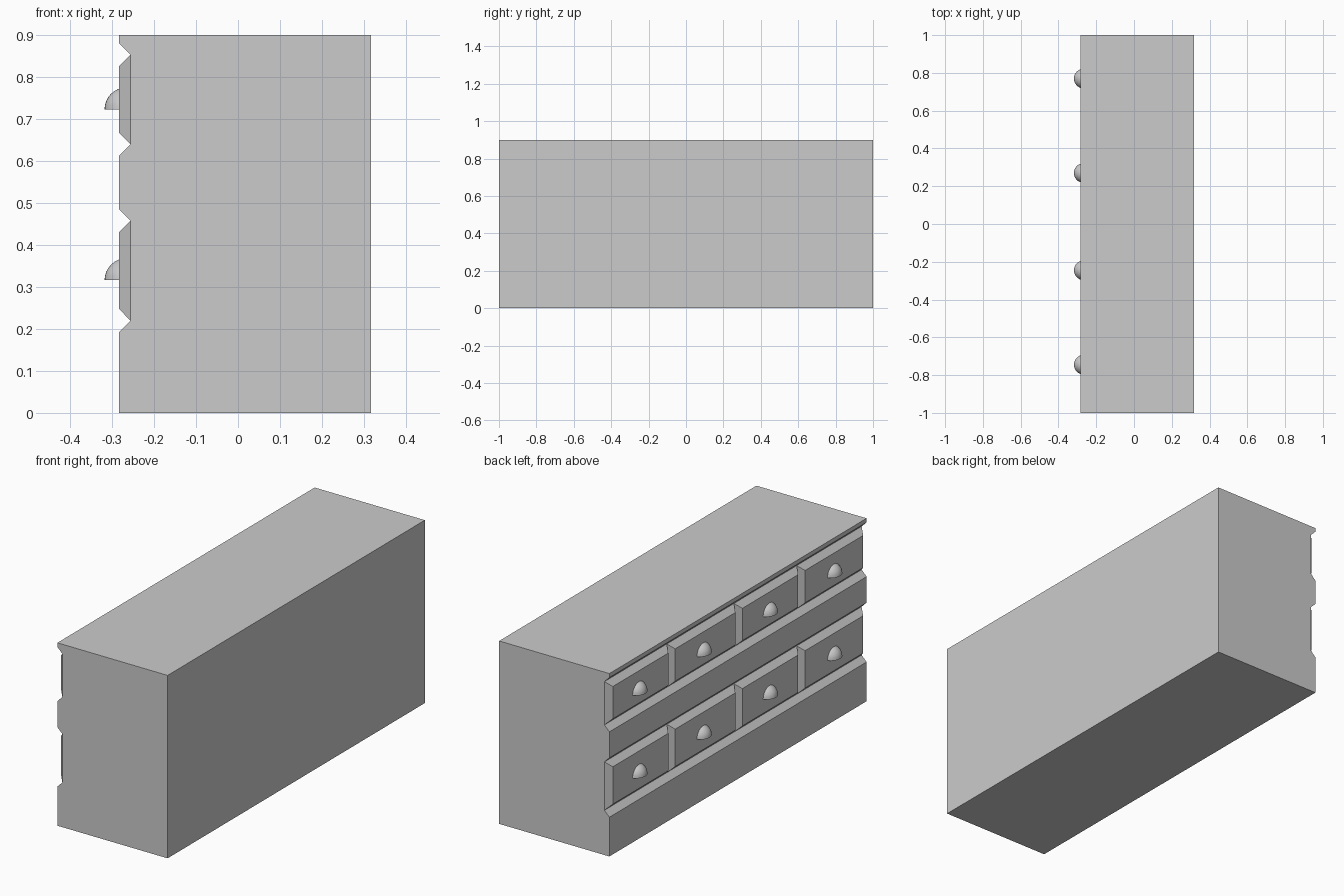
import bpy, bmesh
from mathutils import Vector

if "Cube" in bpy.data.objects:
    bpy.data.objects.remove(bpy.data.objects["Cube"])

FRONT, RECESS, BACK = -0.283, -0.256, 0.317
BEVEL = 0.027
ROWS = [(0.64, 0.853, 0.723), (0.22, 0.458, 0.316)]   # bottom, top, pull base
SPLITS = [-1, -0.495, -0.007, 0.515, 1]
PULLS = [-0.745, -0.245, 0.27, 0.77]


def make_object(name, bm):
    bmesh.ops.recalc_face_normals(bm, faces=bm.faces)
    mesh = bpy.data.meshes.new(name)
    bm.to_mesh(mesh)
    bm.free()
    obj = bpy.data.objects.new(name, mesh)
    bpy.context.collection.objects.link(obj)
    return obj


# Cabinet body: side profile with two sloped recesses, extruded along y
def body():
    profile = [(BACK, 0), (BACK, 0.9), (FRONT, 0.9)]
    for low, high, _ in ROWS:
        profile += [(FRONT, high + BEVEL), (RECESS, high),
                    (RECESS, low), (FRONT, low - BEVEL)]
    profile.append((FRONT, 0))
    bm = bmesh.new()
    face = bm.faces.new([bm.verts.new((x, -1, z)) for x, z in profile])
    ext = bmesh.ops.extrude_face_region(bm, geom=[face])
    verts = [g for g in ext["geom"] if isinstance(g, bmesh.types.BMVert)]
    bmesh.ops.translate(bm, verts=verts, vec=(0, 2, 0))
    make_object("cabinet_body", bm)


# Drawer front: raised panel with chamfered rim
def drawer(name, y0, y1, z0, z1):
    bm = bmesh.new()
    rings = []
    for x, d in ((RECESS, 0), (FRONT, BEVEL)):
        rings.append([bm.verts.new((x, y, z)) for y, z in (
            (y0 + d, z0 + d), (y1 - d, z0 + d), (y1 - d, z1 - d), (y0 + d, z1 - d))])
    base, top = rings
    bm.faces.new(top)
    for i in range(4):
        j = (i + 1) % 4
        bm.faces.new((base[i], base[j], top[j], top[i]))
    bmesh.ops.recalc_face_normals(bm, faces=bm.faces)
    make_object(name, bm)


# Cup pull: sphere cut flat underneath and against the drawer
def pull(name, y, z):
    centre = Vector((-0.2655, y, z))
    bm = bmesh.new()
    bmesh.ops.create_uvsphere(bm, u_segments=32, v_segments=16, radius=0.0525)
    bmesh.ops.translate(bm, verts=bm.verts, vec=centre)
    for co, no in ((centre, (0, 0, -1)), ((FRONT, 0, 0), (1, 0, 0))):
        bmesh.ops.bisect_plane(bm, geom=bm.verts[:] + bm.edges[:] + bm.faces[:],
                               dist=1e-5, plane_co=co, plane_no=no, clear_outer=True)
        bmesh.ops.holes_fill(bm, edges=[e for e in bm.edges if e.is_boundary])
    obj = make_object(name, bm)
    bpy.ops.object.select_all(action='DESELECT')
    obj.select_set(True)
    bpy.context.view_layer.objects.active = obj
    bpy.ops.object.shade_smooth_by_angle()


body()
for r, (low, high, pull_z) in enumerate(ROWS):
    for c in range(4):
        drawer(f"drawer_front_{r}_{c}", SPLITS[c], SPLITS[c + 1], low, high)
        pull(f"cup_pull_{r}_{c}", PULLS[c], pull_z)
